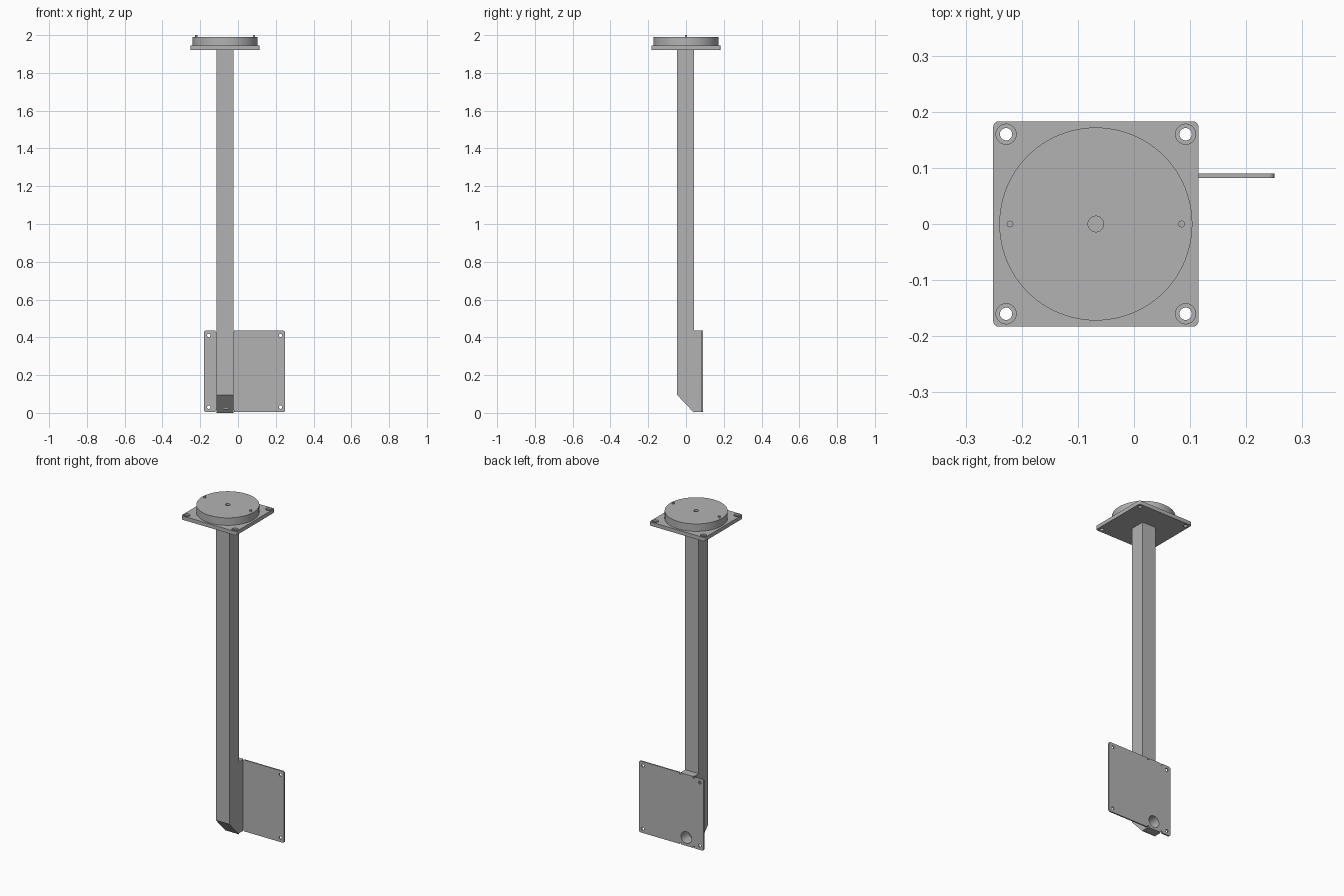
import bpy, bmesh, math
from mathutils import Matrix, Vector

cube = bpy.data.objects.get("Cube")
if cube:
    bpy.data.objects.remove(cube)

grey = bpy.data.materials.new("plain grey")
grey.use_nodes = True
GREY = (0.45, 0.45, 0.45, 1)
grey.diffuse_color = GREY
grey.node_tree.nodes["Principled BSDF"].inputs["Base Color"].default_value = GREY

CX = -0.07          # axis of the post and head
POST = 0.045        # half width of the post


def finish(name, bm):
    bmesh.ops.recalc_face_normals(bm, faces=bm.faces)
    mesh = bpy.data.meshes.new(name)
    bm.to_mesh(mesh)
    bm.free()
    mesh.materials.append(grey)
    ob = bpy.data.objects.new(name, mesh)
    bpy.context.collection.objects.link(ob)
    return ob


def box(name, lo, hi, round_axis=None, radius=0.01):
    lo, hi = Vector(lo), Vector(hi)
    bm = bmesh.new()
    bmesh.ops.create_cube(bm, size=1)
    for v in bm.verts:
        v.co = (lo + hi) / 2 + v.co * (hi - lo)
    if round_axis is not None:
        edges = [e for e in bm.edges
                 if abs((e.verts[0].co - e.verts[1].co).normalized()[round_axis]) > 0.9]
        bmesh.ops.bevel(bm, geom=edges, offset=radius, segments=4, profile=0.5,
                        affect='EDGES')
    return finish(name, bm)


def cylinder(name, centre, radius, depth, axis='Z', sides=32):
    bm = bmesh.new()
    turn = Matrix.Rotation(math.pi / 2, 4, 'X') if axis == 'Y' else Matrix()
    bmesh.ops.create_cone(bm, cap_ends=True, segments=sides, radius1=radius,
                          radius2=radius, depth=depth,
                          matrix=Matrix.Translation(centre) @ turn)
    return finish(name, bm)


def cut(ob, cutters):
    for c in cutters:
        c.hide_render = True
        mod = ob.modifiers.new("cut", 'BOOLEAN')
        mod.object = c
        mod.solver = 'EXACT'
    bpy.context.view_layer.update()
    graph = bpy.context.evaluated_depsgraph_get()
    ob.data = bpy.data.meshes.new_from_object(ob.evaluated_get(graph))
    ob.modifiers.clear()


def smooth(ob):
    bpy.ops.object.select_all(action='DESELECT')
    ob.select_set(True)
    bpy.context.view_layer.objects.active = ob
    bpy.ops.object.shade_smooth_by_angle(angle=math.radians(30))


# square post with its foot cut at a slant
bm = bmesh.new()
side = [(-0.047, 0.095), (0.043, 0), (0.043, 1.925), (-0.047, 1.925)]
face = bm.faces.new([bm.verts.new((CX - POST, y, z)) for y, z in side])
out = bmesh.ops.extrude_face_region(bm, geom=[face])
bmesh.ops.translate(bm, vec=(2 * POST, 0, 0),
                    verts=[v for v in out["geom"] if isinstance(v, bmesh.types.BMVert)])
post = finish("post", bm)

# spacer between post and mounting plate
spacer = box("mounting_spacer", (CX - POST, 0.043, 0.005), (CX + POST, 0.082, 0.435))

# rear mounting plate with corner holes, edge notches and cable hole
plate = box("mounting_plate", (-0.18, 0.082, 0.005), (0.25, 0.09, 0.435), 1)
cutters = [cylinder("screw_cutter", (x, 0.086, z), 0.009, 0.05, 'Y', 16)
           for x in (-0.155, 0.225) for z in (0.03, 0.41)]
cutters += [box("notch_cutter", (x - 0.005, 0.08, z - 0.01), (x + 0.005, 0.1, z + 0.01))
            for x in (CX - POST, CX + POST) for z in (0.005, 0.435)]
bore = cylinder("cable_cutter", (CX + 0.005, 0.07, 0.055), 0.035, 0.1, 'Y')
cut(plate, cutters + [bore])
cut(spacer, [bore])
cut(post, [bore])

# square head plate with counterbored corner holes
head = box("head_plate", (CX + 0.002 - 0.183, -0.183, 1.922),
           (CX + 0.002 + 0.183, 0.183, 1.945), 2)
head_cutters = []
for sx in (-1, 1):
    for sy in (-1, 1):
        x, y = CX + 0.002 + sx * 0.16, sy * 0.16
        head_cutters.append(cylinder("hole_cutter", (x, y, 1.935), 0.011, 0.1))
        head_cutters.append(cylinder("counterbore_cutter", (x, y, 1.945), 0.018, 0.02))
cut(head, head_cutters)

# round turntable with a centre recess
disc = cylinder("turntable", (CX + 0.002, 0, 1.9675), 0.172, 0.045, sides=96)
recess = cylinder("recess_cutter", (CX + 0.002, 0, 1.99), 0.014, 0.04)
cut(disc, [recess])

# two locating pins
pins = [cylinder("locating_pin", (CX + 0.002 + s * 0.153, 0, 1.99), 0.006, 0.02, sides=16)
        for s in (-1, 1)]

for ob in [plate, spacer, post, head, disc] + pins:
    smooth(ob)
for ob in set(cutters + head_cutters + [bore, recess]):
    bpy.data.objects.remove(ob)
